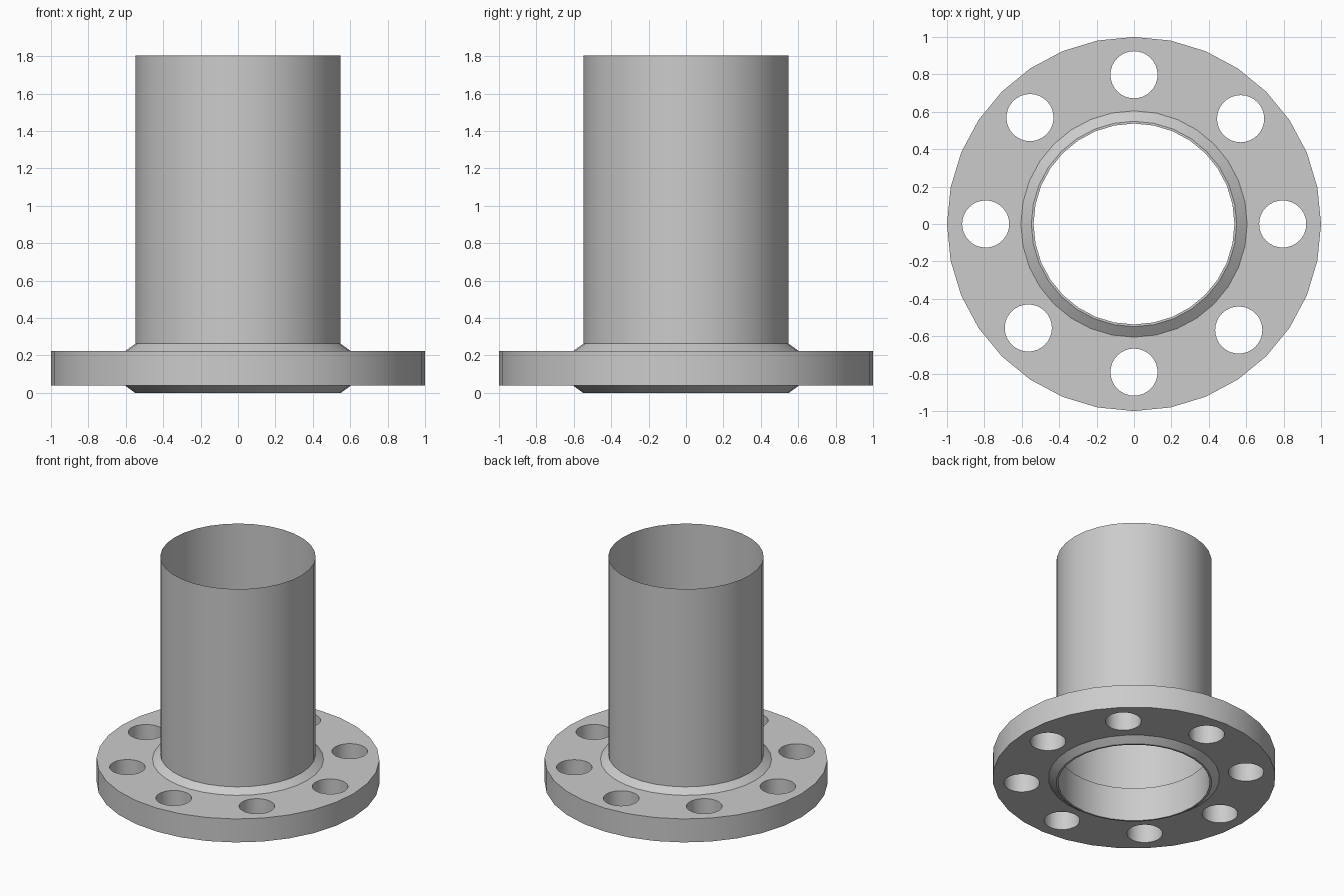
import bpy, bmesh
from math import pi
from mathutils import Matrix, Vector

if "Cube" in bpy.data.objects:
    bpy.data.objects.remove(bpy.data.objects["Cube"])

SIDES = 32


def new_object(name, bm):
    mesh = bpy.data.meshes.new(name)
    bmesh.ops.recalc_face_normals(bm, faces=bm.faces)
    bm.to_mesh(mesh)
    bm.free()
    obj = bpy.data.objects.new(name, mesh)
    bpy.context.collection.objects.link(obj)
    return obj


def lathe(name, profile, closed):
    """Revolve an (r, z) profile about the z axis."""
    bm = bmesh.new()
    verts = [bm.verts.new((r, 0, z)) for r, z in profile]
    edges = [bm.edges.new(p) for p in zip(verts, verts[1:])]
    if closed:
        edges.append(bm.edges.new((verts[-1], verts[0])))
    bmesh.ops.spin(bm, geom=verts + edges, cent=(0, 0, 0), axis=(0, 0, 1),
                   angle=2 * pi, steps=SIDES, use_duplicate=False)
    bmesh.ops.remove_doubles(bm, verts=bm.verts, dist=1e-4)
    return new_object(name, bm)


def smooth(obj):
    bpy.ops.object.select_all(action='DESELECT')
    obj.select_set(True)
    bpy.context.view_layer.objects.active = obj
    bpy.ops.object.shade_smooth_by_angle(angle=0.5)


# flange plate with bevelled collars above and below
flange = lathe("flange", [(0.537, 0), (0.55, 0), (0.605, 0.04), (1, 0.04),
                          (1, 0.223), (0.605, 0.223), (0.549, 0.263),
                          (0.537, 0.263)], True)

# bolt hole cutters
HOLES = [(0.795, 0), (0.57, 0.563), (0, 0.798), (-0.556, 0.569),
         (-0.793, 0), (-0.565, -0.556), (0, -0.792), (0.56, -0.567)]
bm = bmesh.new()
for x, y in HOLES:
    bmesh.ops.create_cone(bm, cap_ends=True, segments=SIDES, radius1=0.126,
                          radius2=0.126, depth=0.5,
                          matrix=Matrix.Translation(Vector((x, y, 0.13))))
cutter = new_object("bolt_hole_cutter", bm)
cutter.hide_render = True

mod = flange.modifiers.new("bolt_holes", 'BOOLEAN')
mod.operation = 'DIFFERENCE'
mod.solver = 'EXACT'
mod.object = cutter
bpy.context.view_layer.objects.active = flange
bpy.ops.object.modifier_apply(modifier=mod.name)
bpy.data.objects.remove(cutter)

# thin open pipe
pipe = lathe("pipe", [(0.549, 0.263), (0.549, 1.805)], False)

for part in (flange, pipe):
    smooth(part)
